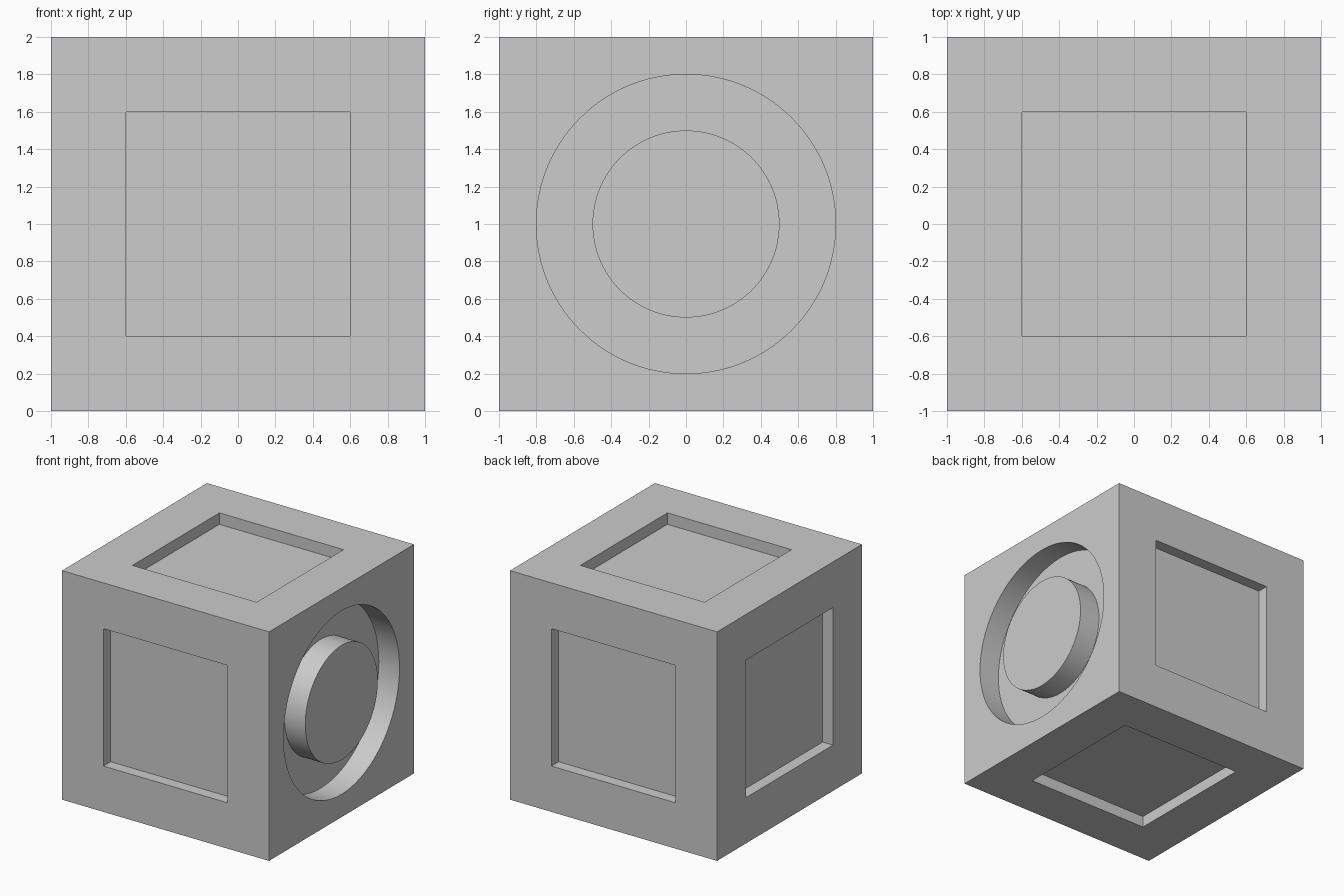
import bpy
import bmesh
import math
from mathutils import Matrix

default = bpy.data.objects.get("Cube")
if default:
    bpy.data.objects.remove(default, do_unlink=True)

SIZE = 2.0
BORDER, POCKET_DEPTH = 0.4, 0.1
RING_INNER, RING_OUTER, RING_DEPTH = 0.5, 0.8, 0.2
SEGMENTS = 128

grey = bpy.data.materials.new("plain grey")
grey.use_nodes = True
colour = (0.604, 0.604, 0.604, 1.0)
grey.diffuse_color = colour
grey.node_tree.nodes["Principled BSDF"].inputs["Base Color"].default_value = colour


def add_object(name, bm):
    mesh = bpy.data.meshes.new(name)
    bm.to_mesh(mesh)
    bm.free()
    mesh.materials.append(grey)
    obj = bpy.data.objects.new(name, mesh)
    bpy.context.collection.objects.link(obj)
    return obj


# Block with a square pocket sunk into every side except +x
bm = bmesh.new()
bmesh.ops.create_cube(bm, size=SIZE, matrix=Matrix.Translation((0, 0, SIZE / 2)))
bm.normal_update()
pockets = [f for f in bm.faces if f.normal.x < 0.5]
bmesh.ops.inset_individual(bm, faces=pockets, thickness=BORDER, depth=0,
                           use_even_offset=True)
bmesh.ops.inset_individual(bm, faces=pockets, thickness=0, depth=-POCKET_DEPTH)
block = add_object("recessed_block", bm)

# Ring cutter: a rectangle spun around the x axis
bm = bmesh.new()
inside, outside = SIZE / 2 - RING_DEPTH, SIZE / 2 + RING_DEPTH
corners = [(inside, RING_INNER), (inside, RING_OUTER),
           (outside, RING_OUTER), (outside, RING_INNER)]
verts = [bm.verts.new((x, 0, SIZE / 2 + r)) for x, r in corners]
edges = [bm.edges.new((verts[i], verts[i - 1])) for i in range(4)]
bmesh.ops.spin(bm, geom=verts + edges, cent=(0, 0, SIZE / 2), axis=(1, 0, 0),
               angle=math.tau, steps=SEGMENTS)
bmesh.ops.remove_doubles(bm, verts=bm.verts[:], dist=0.0001)
bmesh.ops.recalc_face_normals(bm, faces=bm.faces[:])
cutter = add_object("ring_groove_cutter", bm)
cutter.hide_render = True

# Cut the round groove, leaving a flush plug in its middle
groove = block.modifiers.new("ring groove", 'BOOLEAN')
groove.operation = 'DIFFERENCE'
groove.solver = 'EXACT'
groove.object = cutter
bpy.ops.object.select_all(action='DESELECT')
block.select_set(True)
bpy.context.view_layer.objects.active = block
bpy.ops.object.modifier_apply(modifier=groove.name)
bpy.data.objects.remove(cutter, do_unlink=True)
bpy.ops.object.shade_smooth_by_angle(angle=math.radians(30))
